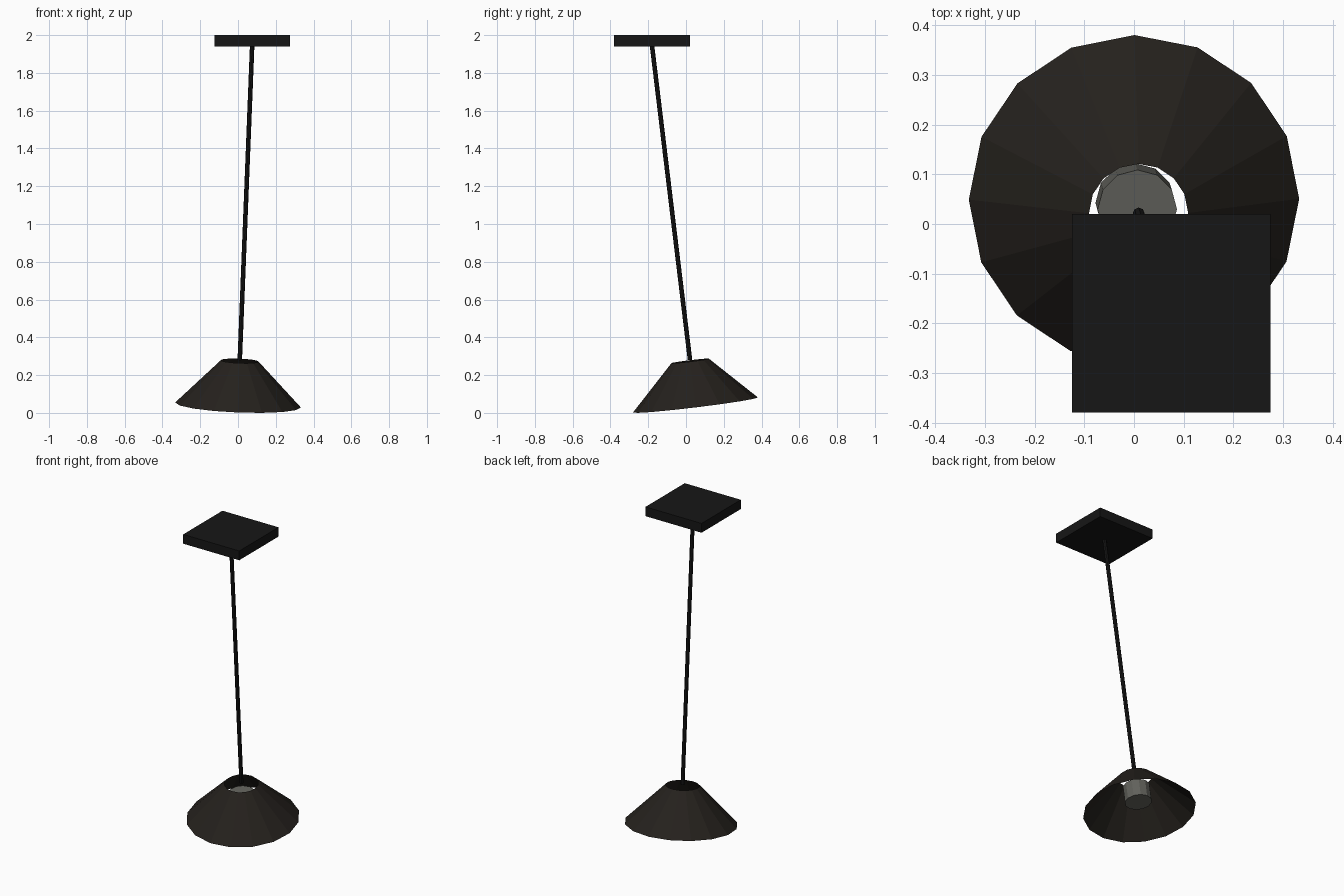
import bpy, bmesh
from mathutils import Vector, Matrix

if "Cube" in bpy.data.objects:
    bpy.data.objects.remove(bpy.data.objects["Cube"])

# Tilted hanging axis shared by shade, bulb and rod
base = Vector((0.0, 0.05, 0.042))
ceiling_point = Vector((0.075, -0.18, 1.945))
axis = (ceiling_point - base).normalized()
tilt = Matrix.Translation(base) @ Vector((0, 0, 1)).rotation_difference(axis).to_matrix().to_4x4()
length = (ceiling_point - base).length


def material(name, rgb):
    m = bpy.data.materials.new(name)
    m.diffuse_color = (*rgb, 1)
    m.use_nodes = True
    m.node_tree.nodes["Principled BSDF"].inputs["Base Color"].default_value = m.diffuse_color
    return m


def add_object(name, bm, matrix, mat):
    bmesh.ops.transform(bm, matrix=matrix, verts=bm.verts)
    mesh = bpy.data.meshes.new(name)
    bm.to_mesh(mesh)
    bm.free()
    mesh.materials.append(mat)
    ob = bpy.data.objects.new(name, mesh)
    bpy.context.collection.objects.link(ob)
    return ob


def axis_cone(name, sides, r1, r2, s1, s2, mat, caps=True):
    """Cone or cylinder along the hanging axis, from distance s1 to s2."""
    bm = bmesh.new()
    bmesh.ops.create_cone(bm, cap_ends=caps, segments=sides, radius1=r1, radius2=r2, depth=s2 - s1)
    return add_object(name, bm, tilt @ Matrix.Translation((0, 0, (s1 + s2) / 2)), mat)


black = material("black_metal", (0.008, 0.008, 0.008))
bronze = material("dark_bronze", (0.018, 0.015, 0.012))
grey = material("bulb_grey", (0.12, 0.12, 0.105))

# Open conical shade
axis_cone("shade", 16, 0.333, 0.1, 0.0, 0.235, bronze, caps=False)

# Bulb cylinder inside the shade
axis_cone("bulb", 12, 0.08, 0.08, 0.06, 0.17, grey)

# Suspension rod
axis_cone("rod", 8, 0.012, 0.012, 0.24, length, black)

# Square ceiling plate
bm = bmesh.new()
bmesh.ops.create_cube(bm, size=1)
add_object("ceiling_plate", bm,
           Matrix.Translation((0.075, -0.18, 1.97)) @ Matrix.Diagonal((0.4, 0.4, 0.06, 1)), black)
